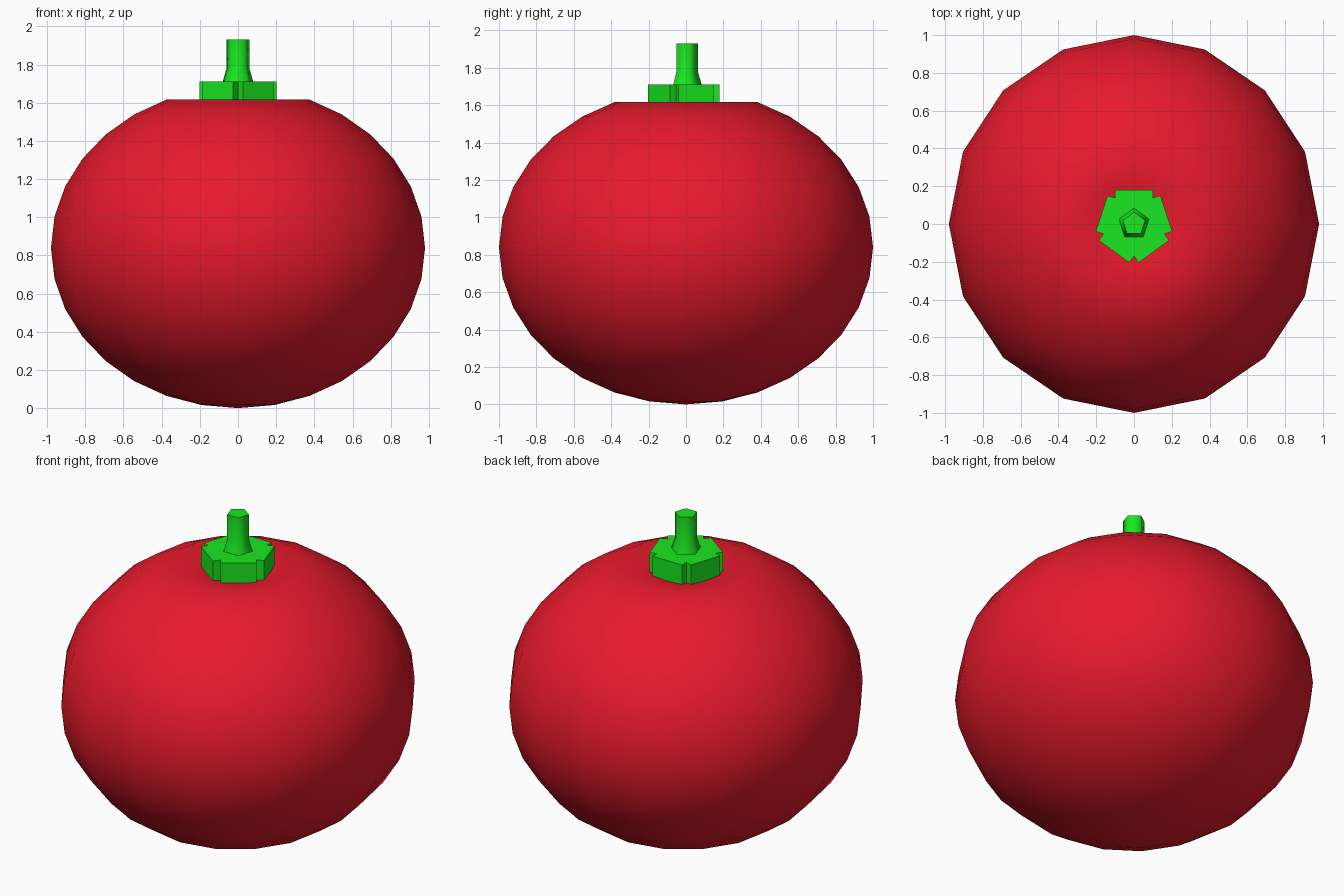
import bpy, bmesh, math
from mathutils import Matrix

if "Cube" in bpy.data.objects:
    bpy.data.objects.remove(bpy.data.objects["Cube"])


def add_object(name, bm, color, angle):
    bmesh.ops.recalc_face_normals(bm, faces=bm.faces)
    mesh = bpy.data.meshes.new(name)
    bm.to_mesh(mesh)
    bm.free()
    obj = bpy.data.objects.new(name, mesh)
    bpy.context.collection.objects.link(obj)
    mat = bpy.data.materials.new(name + "_material")
    mat.diffuse_color = color
    mat.use_nodes = True
    mat.node_tree.nodes["Principled BSDF"].inputs["Base Color"].default_value = mat.diffuse_color
    mesh.materials.append(mat)
    bpy.ops.object.select_all(action='DESELECT')
    obj.select_set(True)
    bpy.context.view_layer.objects.active = obj
    bpy.ops.object.shade_smooth_by_angle(angle=math.radians(angle))
    return obj


RED = (0.8, 0.01, 0.025, 1)
GREEN = (0.01, 0.8, 0.015, 1)

# Fruit: low-poly sphere, slightly squashed, with the crown pressed in
bm = bmesh.new()
bmesh.ops.create_uvsphere(bm, u_segments=16, v_segments=16, radius=1)
for v in bm.verts:
    r = math.hypot(v.co.x, v.co.y)
    z = 0.84 + 0.84 * v.co.z
    if v.co.z > 0.95:
        z = 1.55 if r < 0.1 else 1.59
    v.co = (v.co.x * 0.98, v.co.y, z)
add_object("fruit", bm, RED, 60)

# Calyx: five stubby leaves radiating from the stem
bm = bmesh.new()
for i in range(5):
    turn = Matrix.Rotation(math.radians(90 + 72 * i), 4, 'Z')
    place = Matrix.Translation((0.09, 0, 1.64)) @ Matrix.Diagonal((0.18, 0.2, 0.14, 1))
    bmesh.ops.create_cube(bm, size=1, matrix=turn @ place)
add_object("calyx", bm, GREEN, 30)

# Stem: five-sided, flared at the foot
bm = bmesh.new()
rings = []
for r, z in [(0.09, 1.69), (0.063, 1.78), (0.063, 1.93)]:
    rings.append([bm.verts.new((r * math.cos(a), r * math.sin(a), z))
                  for a in [math.radians(90 + 72 * i) for i in range(5)]])
for low, high in zip(rings, rings[1:]):
    for i in range(5):
        j = (i + 1) % 5
        bm.faces.new((low[i], low[j], high[j], high[i]))
bm.faces.new(rings[-1])
bm.faces.new(rings[0][::-1])
add_object("stem", bm, GREEN, 80)
